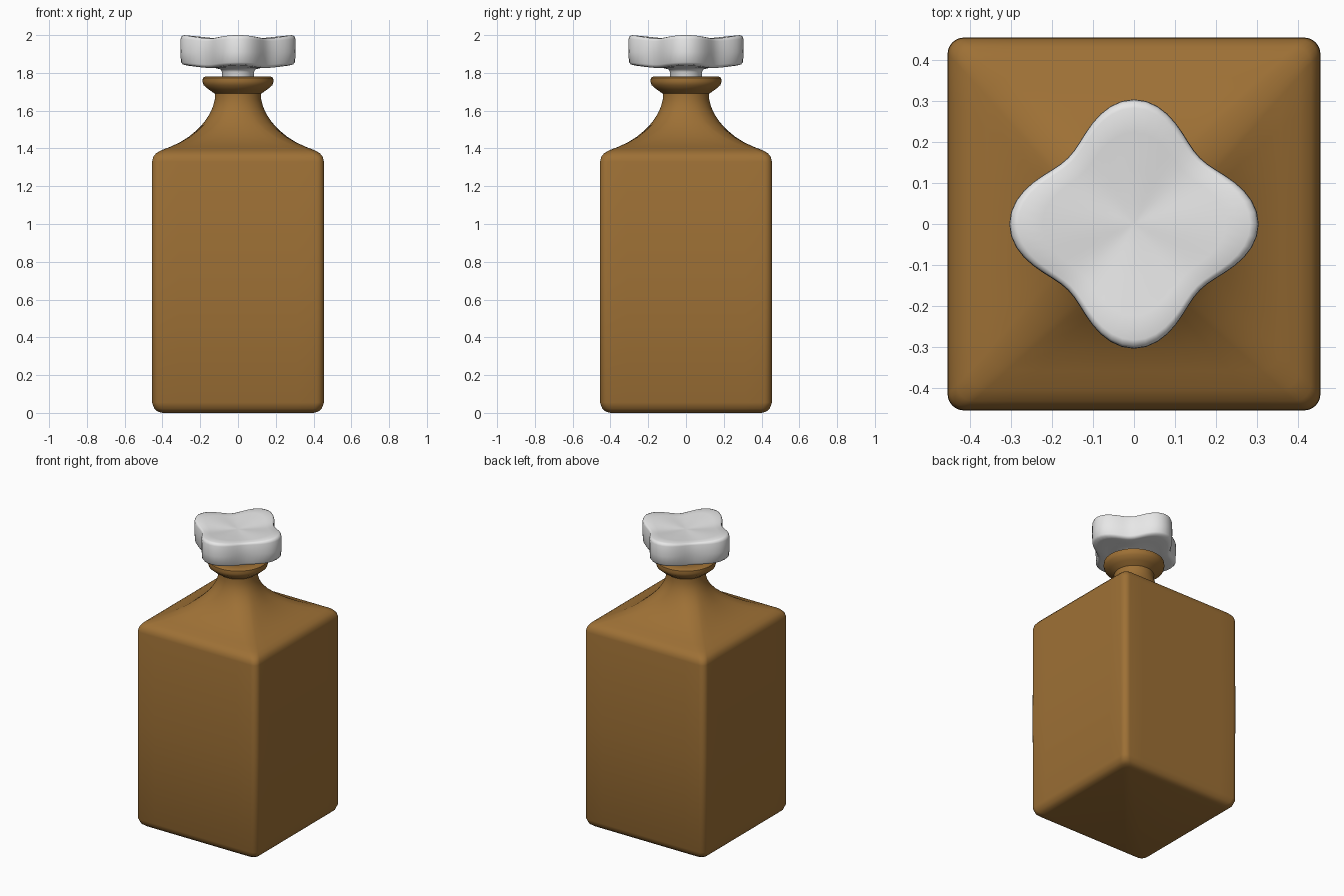
import bpy, bmesh, math

cube = bpy.data.objects.get("Cube")
if cube:
    bpy.data.objects.remove(cube, do_unlink=True)


def make_material(name, colour, roughness):
    mat = bpy.data.materials.new(name)
    mat.use_nodes = True
    mat.diffuse_color = (*colour, 1)
    shader = mat.node_tree.nodes["Principled BSDF"]
    shader.inputs["Base Color"].default_value = (*colour, 1)
    shader.inputs["Roughness"].default_value = roughness
    return mat


def loft(name, rings, mat, angle):
    """Skin a stack of equal-length point rings and cap both ends."""
    bm = bmesh.new()
    loops = [[bm.verts.new(p) for p in ring] for ring in rings]
    n = len(loops[0])
    for low, high in zip(loops, loops[1:]):
        for i in range(n):
            j = (i + 1) % n
            bm.faces.new((low[i], low[j], high[j], high[i]))
    bm.faces.new(reversed(loops[0]))
    bm.faces.new(loops[-1])
    bmesh.ops.recalc_face_normals(bm, faces=bm.faces[:])
    mesh = bpy.data.meshes.new(name)
    bm.to_mesh(mesh)
    bm.free()
    mesh.materials.append(mat)
    obj = bpy.data.objects.new(name, mesh)
    bpy.context.collection.objects.link(obj)
    bpy.ops.object.select_all(action="DESELECT")
    obj.select_set(True)
    bpy.context.view_layer.objects.active = obj
    bpy.ops.object.shade_smooth_by_angle(angle=math.radians(angle))
    return obj


SIDE, ARC = 4, 6          # steps on each half side and around each corner
QUARTER = 2 * SIDE + ARC


def square_ring(w, z, roundness, corner=0.04):
    """Rounded square of half width w, blended towards a circle."""
    c = min(corner, w * 0.5)
    s = w - c
    quarter = [(w, s * i / SIDE) for i in range(SIDE)]
    for i in range(ARC + 1):
        a = math.pi / 2 * i / ARC
        quarter.append((s + c * math.cos(a), s + c * math.sin(a)))
    quarter += [(s * (1 - i / SIDE), w) for i in range(1, SIDE)]
    ring = []
    for q in range(4):
        ca, sa = round(math.cos(q * math.pi / 2)), round(math.sin(q * math.pi / 2))
        for i, (x, y) in enumerate(quarter):
            a = math.pi / 2 * i / QUARTER
            x += (w * math.cos(a) - x) * roundness
            y += (w * math.sin(a) - y) * roundness
            ring.append((x * ca - y * sa, x * sa + y * ca, z))
    return ring


amber = make_material("amber glass", (0.34, 0.163, 0.036), 0.3)
clear = make_material("pale stopper", (0.8, 0.8, 0.8), 0.3)

# Bottle: square body, sweeping shoulder, round neck, flared lip and mouth
# (half width, height, roundness)
profile = [
    (0.40, 0, 0), (0.425, 0.007, 0), (0.443, 0.022, 0), (0.455, 0.055, 0),
    (0.456, 0.7, 0), (0.455, 1.33, 0), (0.449, 1.355, 0), (0.433, 1.375, 0),
    (0.405, 1.391, 0.02), (0.36, 1.408, 0.06), (0.31, 1.431, 0.14),
    (0.26, 1.462, 0.28), (0.215, 1.5, 0.48), (0.18, 1.538, 0.7),
    (0.152, 1.58, 0.88), (0.133, 1.62, 0.97), (0.123, 1.66, 1),
    (0.123, 1.69, 1), (0.155, 1.712, 1), (0.182, 1.735, 1),
    (0.188, 1.755, 1), (0.186, 1.774, 1), (0.175, 1.78, 1),
    (0.1, 1.78, 1), (0.092, 1.774, 1), (0.09, 1.7, 1),
]
loft("bottle", [square_ring(*p) for p in profile], amber, 50)


def lobed_ring(size, lobe, z, wave):
    """Four-lobed ring; wave lifts the lobes relative to the hollows."""
    ring = []
    for i in range(64):
        a = math.tau * i / 64
        k = math.cos(4 * a)
        r = size + lobe * k
        ring.append((r * math.cos(a), r * math.sin(a), z + wave * k))
    return ring


# Stopper: plug, short stem and a thick lobed grip with a dished top
stopper = [
    (0.075, 0, 1.71, 0), (0.084, 0, 1.77, 0), (0.084, 0, 1.805, 0),
    (0.092, 0, 1.818, 0), (0.11, 0.002, 1.824, 0), (0.18, 0.015, 1.829, 0.004),
    (0.235, 0.029, 1.832, 0.006), (0.256, 0.035, 1.838, 0.006),
    (0.264, 0.038, 1.85, 0.006), (0.267, 0.038, 1.91, 0),
    (0.266, 0.038, 1.975, 0.006), (0.261, 0.037, 1.987, 0.008),
    (0.25, 0.034, 1.991, 0.009), (0.2, 0.024, 1.987, 0.007),
    (0.12, 0.01, 1.98, 0.004), (0.05, 0.002, 1.976, 0.001), (0.01, 0, 1.975, 0),
]
loft("stopper", [lobed_ring(*p) for p in stopper], clear, 60)
